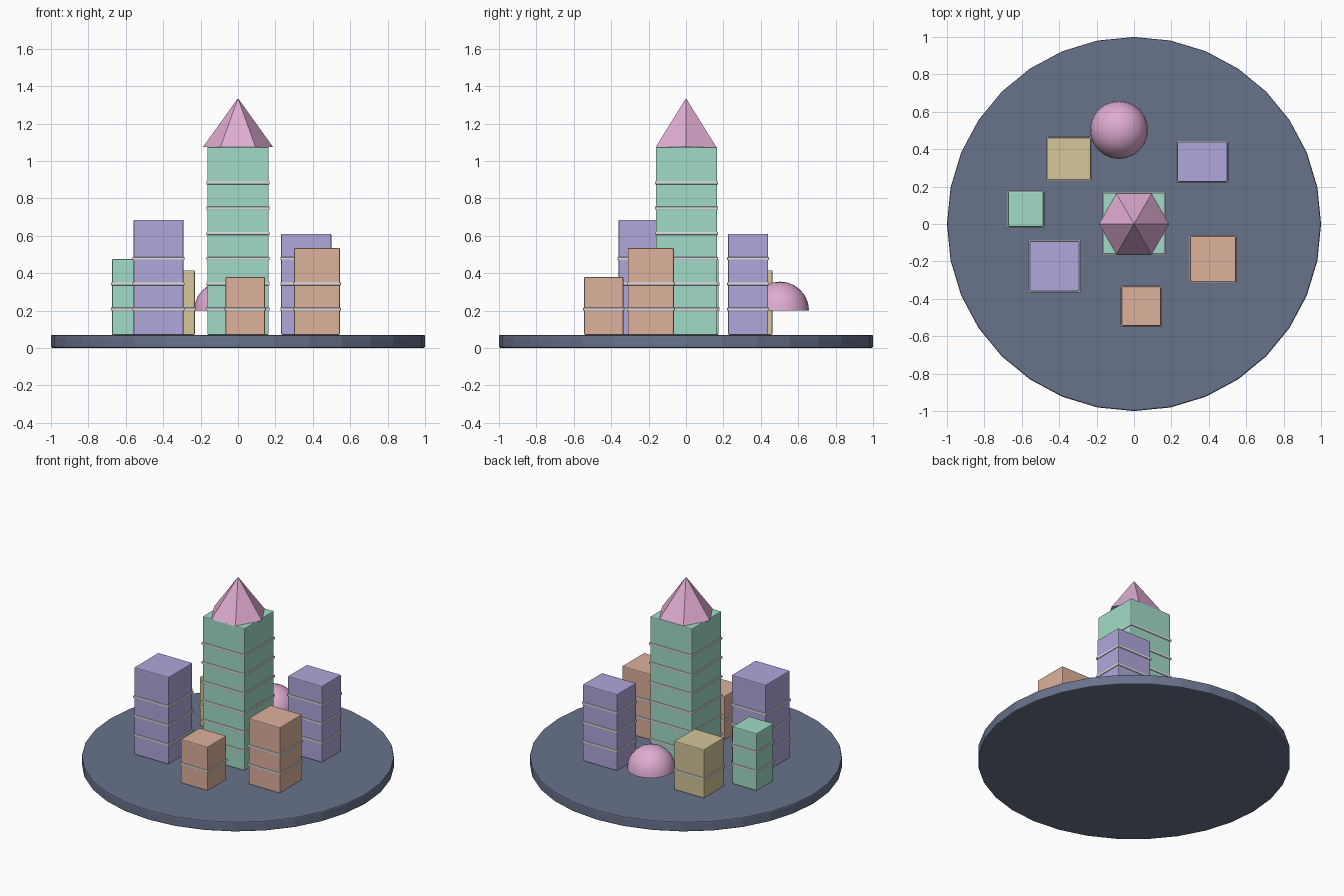
import bpy, bmesh
from math import pi

cube = bpy.data.objects.get("Cube")
if cube:
    bpy.data.objects.remove(cube, do_unlink=True)


def material(name, rgb):
    m = bpy.data.materials.new(name)
    m.use_nodes = True
    m.diffuse_color = (*rgb, 1)
    m.node_tree.nodes["Principled BSDF"].inputs["Base Color"].default_value = (*rgb, 1)
    return m


SLATE = material("slate", (0.14, 0.17, 0.26))
MINT = material("mint", (0.36, 0.71, 0.57))
LILAC = material("lilac", (0.43, 0.39, 0.72))
PEACH = material("peach", (0.73, 0.44, 0.33))
SAND = material("sand", (0.66, 0.57, 0.32))
PINK = material("pink", (0.74, 0.41, 0.64))
PALE = material("pale_grey", (0.72, 0.72, 0.76))

GROUND = 0.07
FLOOR = 0.135


def finish(name, bm, mat, bevel=0):
    mesh = bpy.data.meshes.new(name)
    bm.to_mesh(mesh)
    bm.free()
    mesh.materials.append(mat)
    obj = bpy.data.objects.new(name, mesh)
    bpy.context.collection.objects.link(obj)
    if bevel:
        mod = obj.modifiers.new("soft_edges", "BEVEL")
        mod.width = bevel
        mod.segments = 2
    return obj


def box(name, center, size, mat, bevel=0):
    bm = bmesh.new()
    bmesh.ops.create_cube(bm, size=1)
    bmesh.ops.scale(bm, vec=size, verts=bm.verts)
    obj = finish(name, bm, mat, bevel)
    obj.location = center
    return obj


def cone(name, sides, r1, r2, z0, z1, mat, bevel=0, turn=0):
    bm = bmesh.new()
    bmesh.ops.create_cone(bm, cap_ends=True, segments=sides,
                          radius1=r1, radius2=r2, depth=z1 - z0)
    obj = finish(name, bm, mat, bevel)
    obj.location.z = (z0 + z1) / 2
    obj.rotation_euler.z = turn
    return obj


def building(name, x, y, w, d, top, mat):
    # Block with a thin ledge at each floor, leaving the roof storey clear
    box(name, (x, y, (top + GROUND) / 2), (w, d, top - GROUND), mat, 0.006)
    z = GROUND + FLOOR
    while z < top - 0.1:
        box(name + "_ledge", (x, y, z + 0.003), (w + 0.01, d + 0.01, 0.016), PALE, 0.003)
        z += FLOOR


# Round ground plate
cone("ground_plate", 32, 1, 1, 0, GROUND, SLATE, 0.008)

# Central tower and its pointed roof
building("tower", 0, 0.003, 0.328, 0.328, 1.075, MINT)
cone("tower_roof", 6, 0.187, 0.004, 1.075, 1.33, PINK, 0, pi / 2)

# Surrounding blocks
building("sand_block", -0.347, 0.348, 0.232, 0.228, 0.415, SAND)
building("back_lilac_block", 0.365, 0.332, 0.268, 0.214, 0.61, LILAC)
building("mint_block", -0.579, 0.08, 0.19, 0.19, 0.475, MINT)
building("front_lilac_block", -0.425, -0.226, 0.268, 0.27, 0.685, LILAC)
building("right_peach_block", 0.422, -0.188, 0.246, 0.246, 0.535, PEACH)
building("front_peach_block", 0.039, -0.44, 0.21, 0.21, 0.38, PEACH)

# Half-sphere dome with a closed underside
bm = bmesh.new()
bmesh.ops.create_uvsphere(bm, u_segments=24, v_segments=12, radius=0.155)
cut = bmesh.ops.bisect_plane(bm, geom=bm.verts[:] + bm.edges[:] + bm.faces[:], dist=0.0001,
                             plane_co=(0, 0, 0), plane_no=(0, 0, 1), clear_inner=True)
bmesh.ops.holes_fill(bm, edges=[e for e in bm.edges if e.is_boundary], sides=0)
dome = finish("dome", bm, PINK)
dome.location = (-0.08, 0.503, 0.2)
bpy.ops.object.select_all(action="DESELECT")
dome.select_set(True)
bpy.context.view_layer.objects.active = dome
bpy.ops.object.shade_smooth_by_angle(angle=pi / 6)
